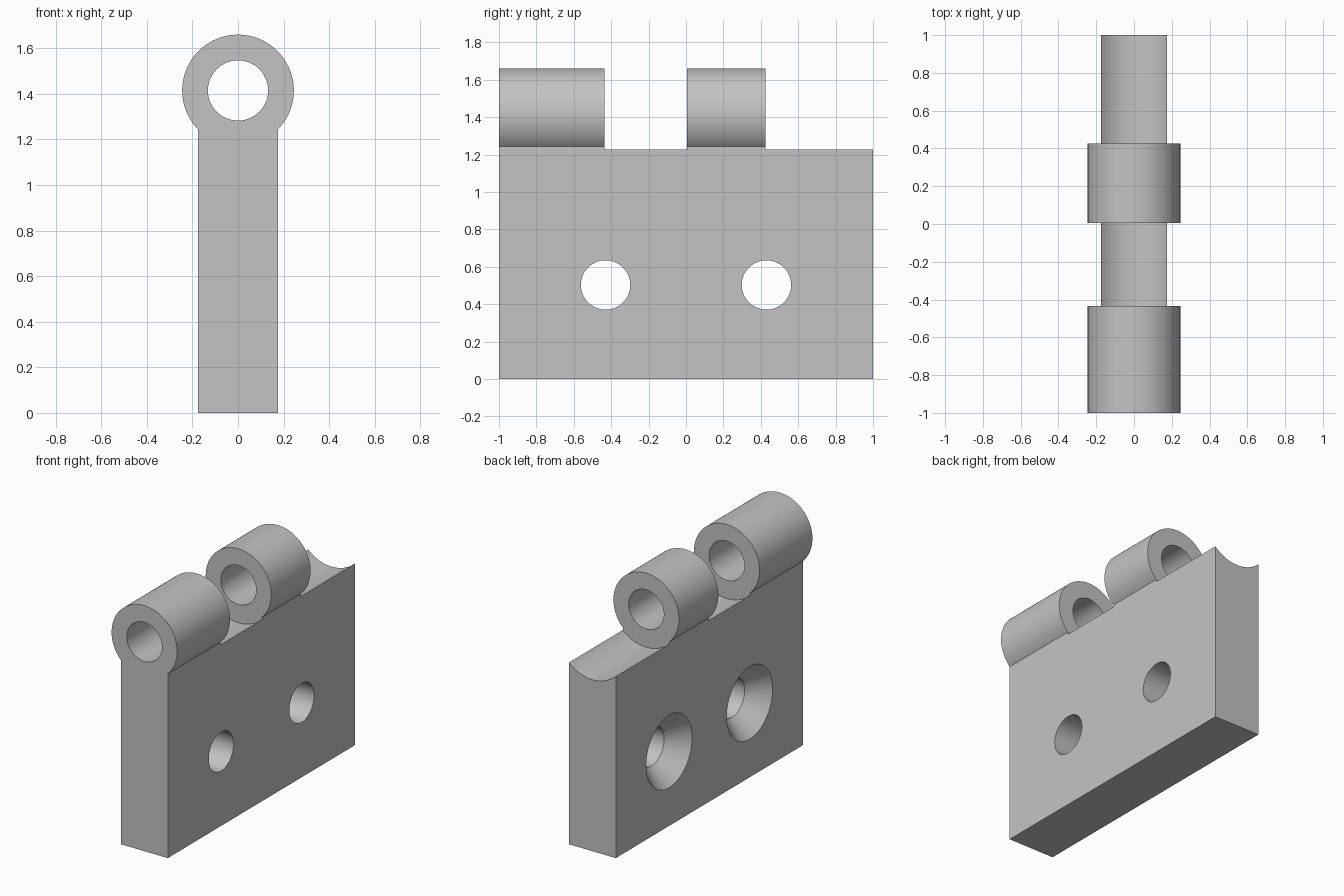
import bpy
import math
from mathutils import Vector

cube = bpy.data.objects.get("Cube")
if cube:
    bpy.data.objects.remove(cube, do_unlink=True)

HALF_T = 0.175                    # half thickness of the leaf
AXIS_Z = 1.415                    # height of the pin axis
KNUCKLE_R, BORE_R, GROOVE_R = 0.245, 0.132, 0.256
KNUCKLES = [(-1.0, -0.435), (0.005, 0.425)]
GAPS = [(-0.435, 0.005), (0.425, 1.1)]

steel = bpy.data.materials.new("grey_steel")
steel.use_nodes = True
colour = (0.55, 0.55, 0.55, 1.0)
steel.diffuse_color = colour
steel.node_tree.nodes["Principled BSDF"].inputs["Base Color"].default_value = colour


def rod(name, start, end, r1, r2=None):
    """Cylinder or cone frustum running from start to end."""
    a, b = Vector(start), Vector(end)
    bpy.ops.mesh.primitive_cone_add(
        vertices=96, radius1=r1, radius2=r1 if r2 is None else r2,
        depth=(b - a).length, location=(a + b) / 2,
        rotation=(b - a).to_track_quat('Z', 'Y').to_euler())
    obj = bpy.context.object
    obj.name = name
    return obj


def along_y(name, y0, y1, r):
    return rod(name, (0, y0, AXIS_Z), (0, y1, AXIS_Z), r)


def combine(target, tool, operation):
    """Apply a boolean and discard the tool."""
    bpy.context.view_layer.objects.active = target
    mod = target.modifiers.new("cut", 'BOOLEAN')
    mod.operation, mod.solver, mod.object = operation, 'EXACT', tool
    bpy.ops.object.modifier_apply(modifier=mod.name)
    bpy.data.objects.remove(tool, do_unlink=True)


# Flat leaf, tall enough to run into the knuckles
TOP = 1.3
bpy.ops.mesh.primitive_cube_add(size=1, location=(0, 0, TOP / 2))
leaf = bpy.context.object
leaf.name = "hinge_leaf"
leaf.scale = (2 * HALF_T, 2, TOP)
bpy.ops.object.transform_apply(location=True, rotation=True, scale=True)

# Clearance grooves where the mating knuckles turn
for y0, y1 in GAPS:
    combine(leaf, along_y("groove_cutter", y0, y1, GROOVE_R), 'DIFFERENCE')

# Knuckles and the pin bore
for y0, y1 in KNUCKLES:
    combine(leaf, along_y("knuckle", y0, y1, KNUCKLE_R), 'UNION')
combine(leaf, along_y("bore_cutter", -1.2, 1.2, BORE_R), 'DIFFERENCE')

# Screw holes, countersunk on the model's right face
for y in (-0.43, 0.43):
    z = 0.503
    combine(leaf, rod("hole_cutter", (-0.4, y, z), (0.4, y, z), BORE_R), 'DIFFERENCE')
    slope = (0.245 - BORE_R) / 0.13
    sink = rod("sink_cutter", (-HALF_T - 0.05, y, z), (-HALF_T + 0.13, y, z),
               0.245 + 0.05 * slope, BORE_R)
    combine(leaf, sink, 'DIFFERENCE')

# Finish
leaf.data.materials.clear()
leaf.data.materials.append(steel)
bpy.ops.object.select_all(action='DESELECT')
leaf.select_set(True)
bpy.context.view_layer.objects.active = leaf
bpy.ops.object.shade_smooth_by_angle(angle=math.radians(30))
